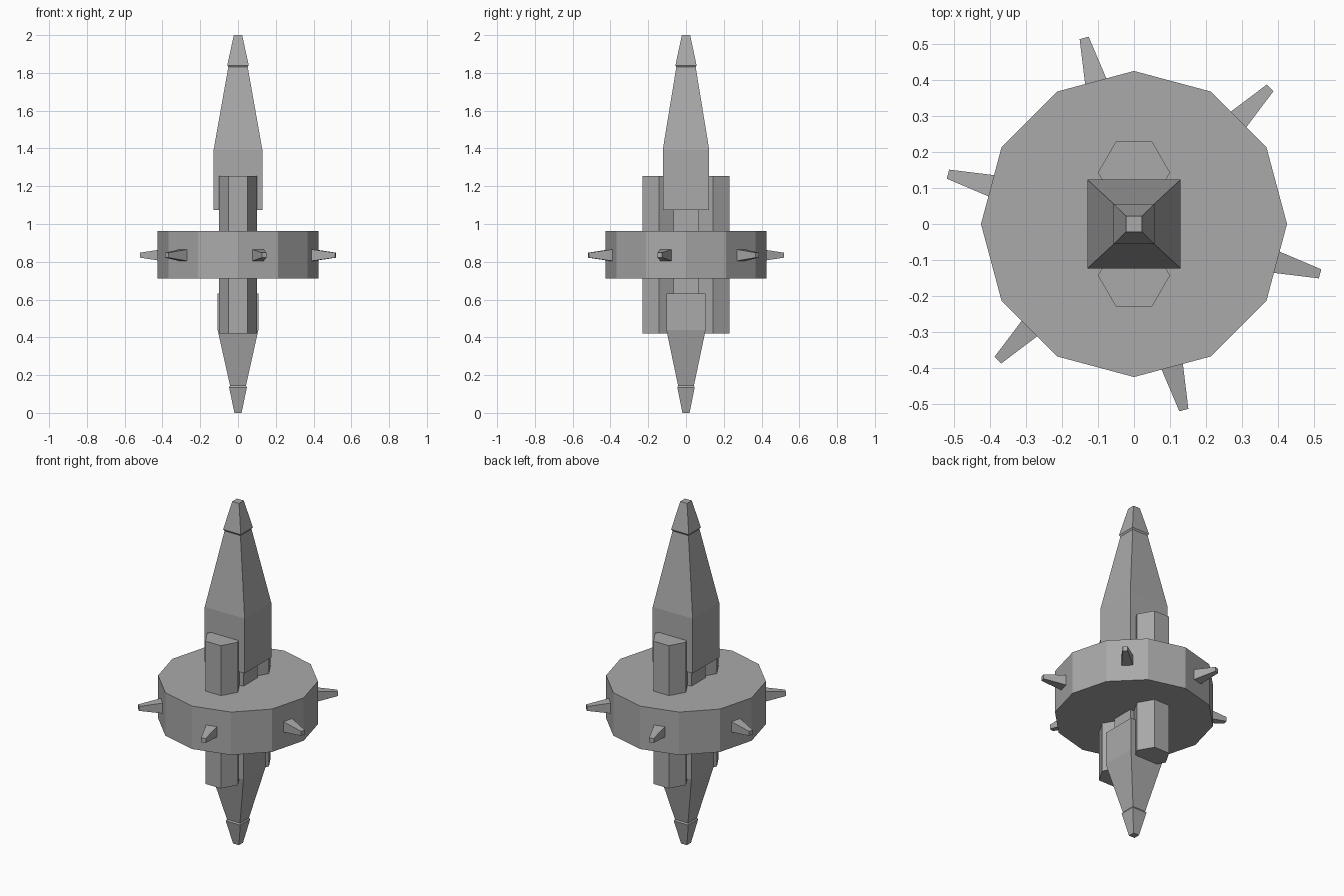
import bpy
import bmesh
from math import cos, sin, pi, radians
from mathutils import Matrix

if "Cube" in bpy.data.objects:
    bpy.data.objects.remove(bpy.data.objects["Cube"], do_unlink=True)

grey = bpy.data.materials.new("stone_grey")
grey.use_nodes = True
GREY = (0.4, 0.4, 0.4, 1)
grey.diffuse_color = GREY
grey.node_tree.nodes["Principled BSDF"].inputs["Base Color"].default_value = GREY


def loft(name, rings, matrix=Matrix()):
    """Skin matching rings of points, bottom to top, into a closed solid."""
    bm = bmesh.new()
    loops = [[bm.verts.new(p) for p in ring] for ring in rings]
    n = len(loops[0])
    for low, high in zip(loops, loops[1:]):
        for i in range(n):
            j = (i + 1) % n
            bm.faces.new((low[i], low[j], high[j], high[i]))
    bm.faces.new(loops[0][::-1])
    bm.faces.new(loops[-1])
    bmesh.ops.recalc_face_normals(bm, faces=bm.faces)
    bm.transform(matrix)
    mesh = bpy.data.meshes.new(name)
    bm.to_mesh(mesh)
    bm.free()
    mesh.materials.append(grey)
    obj = bpy.data.objects.new(name, mesh)
    bpy.context.collection.objects.link(obj)
    return obj


def rect(hx, hy, z):
    return [(-hx, -hy, z), (hx, -hy, z), (hx, hy, z), (-hx, hy, z)]


def ngon(sides, radius, z, y=0):
    steps = [2 * pi * i / sides for i in range(sides)]
    return [(radius * cos(a), y + radius * sin(a), z) for a in steps]


# Twelve-sided central disc
loft("disc", [ngon(12, 0.425, 0.712), ngon(12, 0.425, 0.963)])

# Hexagonal pillars through the disc, front and back
for name, y in (("front_pillar", -0.143), ("back_pillar", 0.143)):
    loft(name, [ngon(6, 0.1, 0.42, y), ngon(6, 0.1, 1.255, y)])

# Inner core joining the two spires
loft("core", [rect(0.08, 0.065, 0.55), rect(0.08, 0.065, 1.2)])

# Upper spire and its overhanging cap
loft("upper_spire", [rect(0.129, 0.123, 1.073), rect(0.129, 0.123, 1.393),
                     rect(0.048, 0.048, 1.85)])
loft("upper_cap", [rect(0.048, 0.048, 1.825), rect(0.057, 0.056, 1.84),
                   rect(0.022, 0.022, 2.0)])

# Lower spire and its cap
loft("lower_spire", [rect(0.039, 0.039, 0.13), rect(0.108, 0.104, 0.44),
                     rect(0.108, 0.104, 0.633)])
loft("lower_cap", [rect(0.019, 0.019, 0), rect(0.047, 0.046, 0.135),
                   rect(0.04, 0.04, 0.148)])

# Six tapered spikes around the rim
for i in range(6):
    turn = Matrix.Rotation(radians(45 + 60 * i), 4, 'Z')
    tilt = Matrix.Rotation(pi / 2, 4, 'Y')
    place = Matrix.Translation((0, 0, 0.835)) @ turn @ tilt
    loft(f"rim_spike_{i + 1}", [rect(0.032, 0.032, 0.4), rect(0.013, 0.013, 0.535)],
         place)
